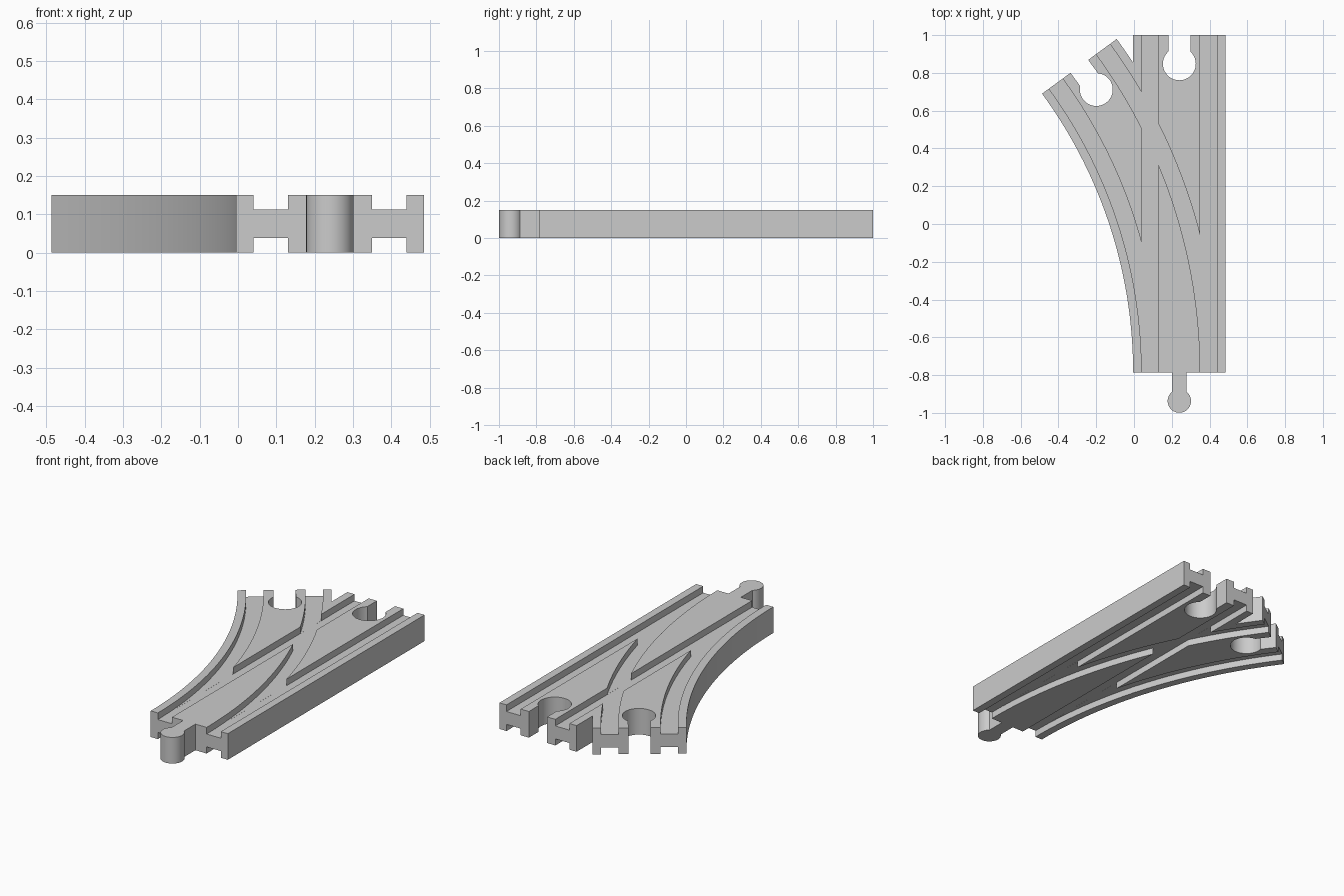
import bpy, bmesh
from math import sin, cos, acos, pi, radians
from mathutils import Matrix

old = bpy.data.objects.get("Cube")
if old:
    bpy.data.objects.remove(old, do_unlink=True)

# Main dimensions
LEFT, WIDTH, FRONT, BACK = -0.005, 0.49, -0.785, 1.0
HEIGHT, GROOVE = 0.15, 0.038
RADIUS, TURN = 2.497, radians(36.2)      # inner edge of the branch
MID = LEFT + WIDTH / 2
CENTRE_X = LEFT - RADIUS
GROOVES = ((0.045, 0.135), (0.355, 0.445))   # offsets across the track
EPS = 0.0003

grey = bpy.data.materials.new("track_grey")
grey.diffuse_color = (0.6, 0.6, 0.6, 1)
grey.use_nodes = True
grey.node_tree.nodes["Principled BSDF"].inputs["Base Color"].default_value = (0.6, 0.6, 0.6, 1)


def prism(name, outline, z0, z1, place=Matrix()):
    """Extrude a flat outline from z0 to z1."""
    bm = bmesh.new()
    face = bm.faces.new([bm.verts.new((x, y, z0)) for x, y in outline])
    top = bmesh.ops.extrude_face_region(bm, geom=[face])["geom"]
    bmesh.ops.translate(bm, vec=(0, 0, z1 - z0),
                        verts=[v for v in top if isinstance(v, bmesh.types.BMVert)])
    bmesh.ops.recalc_face_normals(bm, faces=bm.faces)
    bm.transform(place)
    mesh = bpy.data.meshes.new(name)
    bm.to_mesh(mesh)
    bm.free()
    mesh.materials.append(grey)
    obj = bpy.data.objects.new(name, mesh)
    bpy.context.collection.objects.link(obj)
    return obj


def rect(x0, x1, y0, y1):
    return [(x0, y0), (x1, y0), (x1, y1), (x0, y1)]


def band(r0, r1, a0, a1, steps=40):
    """Outline of a curved strip about the branch centre."""
    def arc(r):
        angles = [a0 + (a1 - a0) * i / steps for i in range(steps + 1)]
        return [(CENTRE_X + r * cos(a), FRONT + r * sin(a)) for a in angles]
    return arc(r0) + arc(r1)[::-1]


def keyhole(r, w, length, steps=40):
    """Round head with a straight neck pointing along +y."""
    phi = acos(w / r)
    sweep = pi + 2 * phi
    head = [(r * cos(phi - sweep * i / steps), r * sin(phi - sweep * i / steps))
            for i in range(steps + 1)]
    return head + [(-w, length), (w, length)]


def combine(target, tool, operation):
    tool.hide_render = True
    mod = target.modifiers.new("combine", "BOOLEAN")
    mod.operation, mod.solver, mod.object = operation, "EXACT", tool
    bpy.context.view_layer.objects.active = target
    bpy.ops.object.modifier_apply(modifier=mod.name)
    bpy.data.objects.remove(tool, do_unlink=True)


# Straight track joined with the curved branch, trimmed to thickness
body = prism("track_body", rect(LEFT, LEFT + WIDTH, FRONT - 0.1, BACK), -0.2, 0.35)
branch = prism("branch", band(RADIUS + EPS, RADIUS + WIDTH, -0.04, TURN), -0.1, 0.25)
combine(body, branch, "UNION")
combine(body, prism("slab", rect(-1, 1, FRONT, 1.2), 0, HEIGHT), "INTERSECT")

# Wheel grooves on the top and the underside of both routes
for z0, z1, lift in ((HEIGHT - GROOVE, 0.3, EPS), (-0.15, GROOVE, -EPS)):
    for a, b in GROOVES:
        straight = rect(LEFT + a, LEFT + b, FRONT - 0.1, BACK + 0.1)
        combine(body, prism("groove", straight, z0, z1), "DIFFERENCE")
        curved = band(RADIUS + a + EPS, RADIUS + b + EPS, -0.03, TURN + 0.03)
        low, high = (z0 + lift, z1) if lift > 0 else (z0, z1 + lift)
        combine(body, prism("groove", curved, low, high), "DIFFERENCE")

# Connector sockets at the far end of each route
SET_BACK = 0.152
mid_r = RADIUS + WIDTH / 2
end_x = CENTRE_X + mid_r * cos(TURN) + SET_BACK * sin(TURN)
end_y = FRONT + mid_r * sin(TURN) - SET_BACK * cos(TURN)
for x, y, turn in ((MID, BACK - SET_BACK, 0), (end_x, end_y, TURN)):
    place = Matrix.Translation((x, y, 0)) @ Matrix.Rotation(turn, 4, "Z")
    combine(body, prism("socket", keyhole(0.087, 0.058, 0.3), -0.1, 0.3, place), "DIFFERENCE")

# Connector peg at the front
peg = prism("connector_peg", keyhole(0.062, 0.039, SET_BACK), 0, HEIGHT,
            Matrix.Translation((MID, FRONT - SET_BACK, 0)))

# Smooth the curved walls, keep the edges crisp
bpy.ops.object.select_all(action="DESELECT")
for obj in (body, peg):
    obj.select_set(True)
bpy.context.view_layer.objects.active = body
bpy.ops.object.shade_smooth_by_angle(angle=radians(30))
